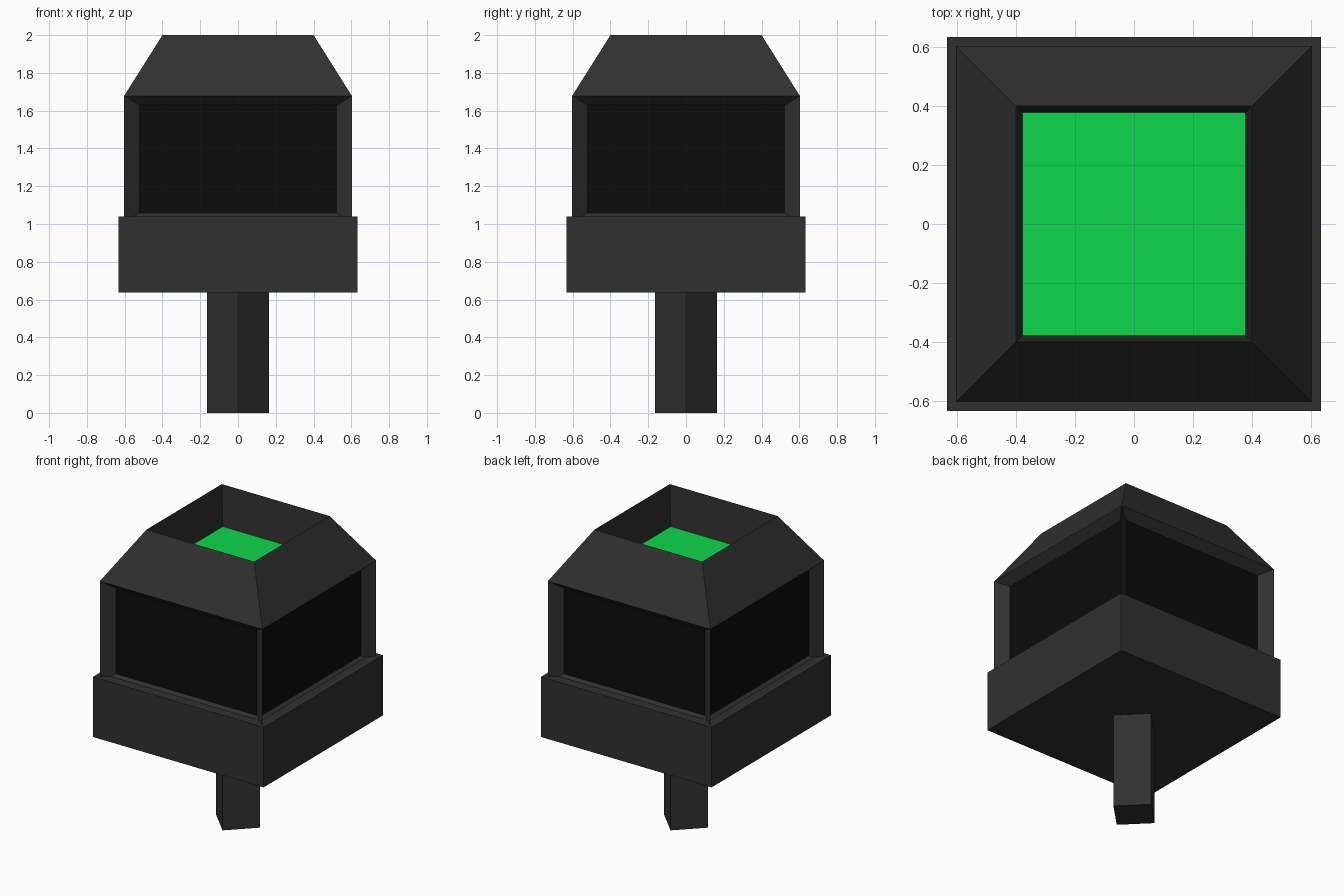
import bpy, bmesh, math
from mathutils import Matrix

if "Cube" in bpy.data.objects:
    bpy.data.objects.remove(bpy.data.objects["Cube"])


def material(name, rgb):
    m = bpy.data.materials.new(name)
    m.diffuse_color = (*rgb, 1)
    m.use_nodes = True
    m.node_tree.nodes["Principled BSDF"].inputs["Base Color"].default_value = m.diffuse_color
    return m


DARK = material("dark_grey", (0.030, 0.030, 0.030))
BLACK = material("black_glass", (0.0035, 0.0035, 0.0035))
GREEN = material("green", (0.004, 0.68, 0.07))


def finish(name, bm, *mats):
    me = bpy.data.meshes.new(name)
    bm.to_mesh(me)
    bm.free()
    for m in mats:
        me.materials.append(m)
    ob = bpy.data.objects.new(name, me)
    bpy.context.collection.objects.link(ob)
    return ob


def square(bm, half, z):
    return [bm.verts.new((x * half, y * half, z))
            for x, y in ((-1, -1), (1, -1), (1, 1), (-1, 1))]


def bridge(bm, a, b):
    for i in range(4):
        j = (i + 1) % 4
        bm.faces.new((a[i], a[j], b[j], b[i]))


def box(name, half, z0, z1, angle=0):
    bm = bmesh.new()
    a, b = square(bm, half, z0), square(bm, half, z1)
    bridge(bm, a, b)
    bm.faces.new(a[::-1])
    bm.faces.new(b)
    bm.transform(Matrix.Rotation(angle, 4, 'Z'))
    return finish(name, bm, DARK)


# Post turned by 45 degrees, and the square base on it
box("post", 0.163 / math.sqrt(2), 0, 0.64, math.radians(45))
box("base", 0.633, 0.637, 1.04)

# Head: four sides, each with a bevelled frame around a recessed panel
H, Z0, Z1 = 0.603, 1.01, 1.678
bm = bmesh.new()
for k in range(4):
    rot = Matrix.Rotation(k * math.pi / 2, 4, 'Z')

    def ring(w, y, z0, z1):
        return [bm.verts.new(rot @ Matrix.Translation((x, y, z)).translation)
                for x, z in ((-w, z0), (w, z0), (w, z1), (-w, z1))]

    outer = ring(H, -H, Z0, Z1)
    inner = ring(0.522, -H + 0.057, 1.057, 1.629)
    bridge(bm, outer, inner)
    bm.faces.new(inner).material_index = 1
bm.faces.new(square(bm, H, Z0)[::-1])
bmesh.ops.remove_doubles(bm, verts=bm.verts, dist=1e-5)
finish("head", bm, DARK, BLACK)

# Sloped roof with a deep opening and a green floor
bm = bmesh.new()
eave, rim, floor = square(bm, H, Z1), square(bm, 0.4, 2.0), square(bm, 0.378, 1.73)
bridge(bm, eave, rim)
bridge(bm, rim, floor)
bm.faces.new(floor).material_index = 1
finish("roof", bm, DARK, GREEN)
